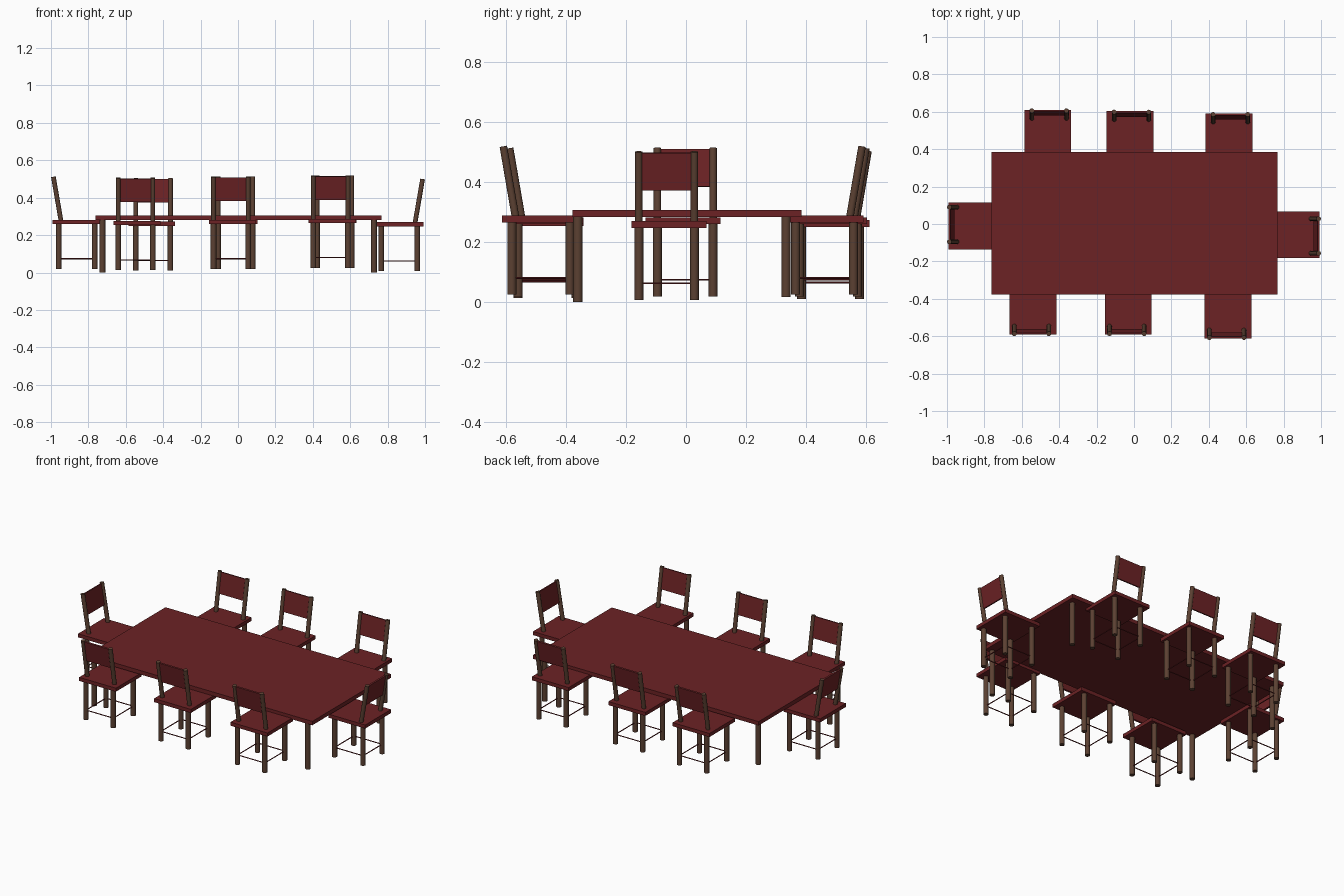
import bpy, math
from mathutils import Vector, Matrix

if "Cube" in bpy.data.objects:
    bpy.data.objects.remove(bpy.data.objects["Cube"])


def material(name, rgb):
    m = bpy.data.materials.new(name)
    m.diffuse_color = (*rgb, 1)
    m.use_nodes = True
    m.node_tree.nodes["Principled BSDF"].inputs["Base Color"].default_value = m.diffuse_color
    return m


RED = material("dark red", (0.15, 0.016, 0.018))
BROWN = material("brown wood", (0.105, 0.052, 0.032))


def finish(name, mat, place):
    ob = bpy.context.object
    ob.name = name
    ob.data.materials.append(mat)
    ob.matrix_world = place @ ob.matrix_basis
    return ob


def box(name, center, size, mat, place=Matrix(), tilt=0.0):
    bpy.ops.mesh.primitive_cube_add(size=1, location=center, rotation=(tilt, 0, 0))
    bpy.context.object.scale = size
    bpy.context.view_layer.update()
    return finish(name, mat, place)


def rod(name, a, b, radius, mat, place=Matrix(), sides=16):
    a, b = Vector(a), Vector(b)
    d = b - a
    bpy.ops.mesh.primitive_cylinder_add(
        vertices=sides, radius=radius, depth=d.length, location=(a + b) / 2,
        rotation=d.to_track_quat('Z', 'Y').to_euler())
    bpy.ops.object.shade_smooth_by_angle(angle=math.radians(40))
    bpy.context.view_layer.update()
    return finish(name, mat, place)


# Table: thin top on four round legs
box("table_top", (0.003, 0.004, 0.294), (1.53, 0.762, 0.024), RED)
for x in (-0.725, 0.727):
    for y, z in ((-0.36, 0.0), (0.333, 0.017)):
        rod("table_leg", (x, y, z), (x, y, 0.285), 0.0155, BROWN)


def chair(x, y, z, turn):
    """A chair that faces +y before turning; z is the foot height."""
    place = Matrix.Translation((x, y, z)) @ Matrix.Rotation(math.radians(turn), 4, 'Z')
    xs, ys = (-0.1, 0.085), (-0.0925, 0.1)
    box("seat", (0, 0, 0.251), (0.25, 0.25, 0.022), RED, place)
    # legs and leaning back posts
    for lx in xs:
        for ly in ys:
            rod("chair_leg", (lx, ly, 0), (lx, ly, 0.242), 0.0148, BROWN, place)
        rod("back_post", (lx, -0.080, 0.255), (lx, -0.121, 0.493), 0.0125, BROWN, place)
        rod("side_stretcher", (lx, ys[0], 0.055), (lx, ys[1], 0.055), 0.003, RED, place, 8)
    # front and back stretchers
    for ly in ys:
        rod("cross_stretcher", (xs[0], ly, 0.055), (xs[1], ly, 0.055), 0.003, RED, place, 8)
    # backrest panel, leaning with the posts
    box("backrest", (-0.0075, -0.110, 0.427), (0.185, 0.01, 0.126), RED, place,
        math.atan2(0.041, 0.238))


# Back row, front row and the two end chairs
for spot in ((-0.461, 0.485, 0.010, 180), (-0.021, 0.478, 0.019, 180), (0.508, 0.465, 0.025, 180),
             (-0.540, -0.466, 0.013, 0), (-0.031, -0.466, 0.019, 0), (0.503, -0.487, 0.025, 0),
             (-0.866, -0.010, 0.019, -90), (0.866, -0.057, 0.007, 90)):
    chair(*spot)
